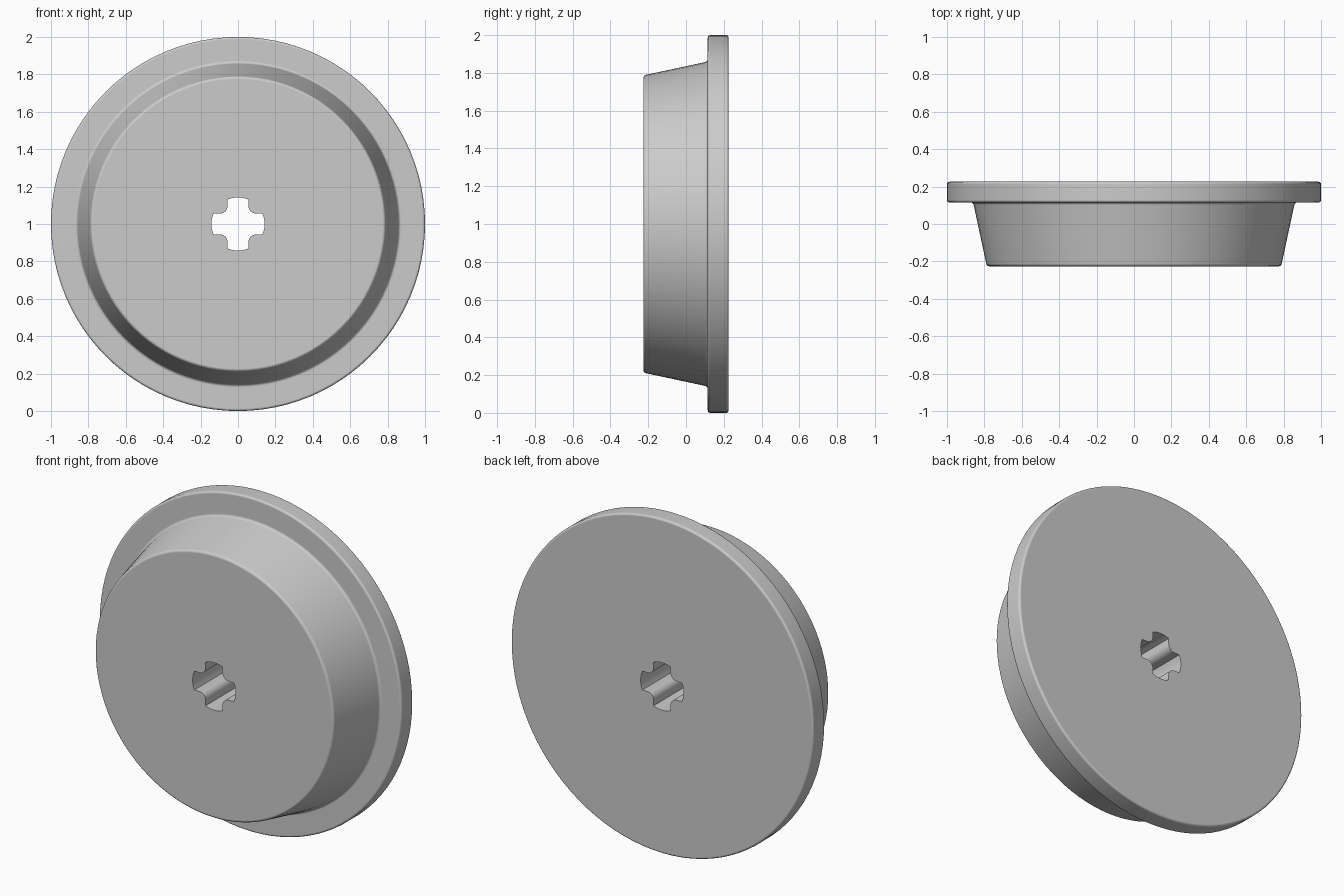
import bpy, bmesh
from math import sin, cos, pi, asin, radians
from mathutils import Matrix, Vector

cube = bpy.data.objects.get("Cube")
if cube:
    bpy.data.objects.remove(cube, do_unlink=True)

# Single grey material
grey = bpy.data.materials.new("plain grey")
grey.use_nodes = True
colour = (0.6, 0.6, 0.6, 1)
grey.diffuse_color = colour
grey.node_tree.nodes["Principled BSDF"].inputs["Base Color"].default_value = colour


def make_object(name, bm):
    bmesh.ops.recalc_face_normals(bm, faces=bm.faces)
    mesh = bpy.data.meshes.new(name)
    bm.to_mesh(mesh)
    bm.free()
    mesh.materials.append(grey)
    obj = bpy.data.objects.new(name, mesh)
    bpy.context.collection.objects.link(obj)
    return obj


# Flanged wheel: rings (radius, y) from front to back, capped at both ends
SEGMENTS = 96
rings = [(0.787, -0.226), (0.86, 0.115), (1.0, 0.115), (1.0, 0.226)]
bm = bmesh.new()
loops = []
for r, y in rings:
    angles = [2 * pi * i / SEGMENTS for i in range(SEGMENTS)]
    loops.append([bm.verts.new((r * cos(a), y, 1 + r * sin(a))) for a in angles])
for a, b in zip(loops, loops[1:]):
    for i in range(SEGMENTS):
        j = (i + 1) % SEGMENTS
        bm.faces.new((a[i], a[j], b[j], b[i]))
bm.faces.new(loops[0])
bm.faces.new(loops[-1])
bmesh.ops.recalc_face_normals(bm, faces=bm.faces)

# Small rounding along every rim
rims = [e for e in bm.edges if e.calc_face_angle(0) > radians(30)]
bmesh.ops.bevel(bm, geom=rims, offset=0.013, segments=4, profile=0.5, affect='EDGES')
wheel = make_object("flanged_wheel", bm)

# Cross-shaped axle hole: curved arm ends and rounded inner corners
ARM, REACH, CORNER = 0.056, 0.142, 0.04
half = asin(ARM / REACH)
quarter = [Vector((REACH * cos(t), REACH * sin(t), 0))
           for t in (half * (k / 3 - 1) for k in range(7))]
centre = ARM + CORNER
for k in range(9):
    t = -pi / 2 - k * pi / 16
    quarter.append(Vector((centre + CORNER * cos(t), centre + CORNER * sin(t), 0)))

bm = bmesh.new()
outline = []
for q in range(4):
    turn = Matrix.Rotation(q * pi / 2, 3, 'Z')
    for p in quarter:
        v = turn @ p
        outline.append(bm.verts.new((v.x, -0.5, 1 + v.y)))
face = bm.faces.new(outline)
ext = bmesh.ops.extrude_face_region(bm, geom=[face])
bmesh.ops.translate(bm, vec=(0, 1, 0),
                    verts=[g for g in ext["geom"] if isinstance(g, bmesh.types.BMVert)])
cutter = make_object("axle_hole_cutter", bm)
cutter.hide_render = True

# Cut the hole, then remove the cutter
bpy.ops.object.select_all(action='DESELECT')
wheel.select_set(True)
bpy.context.view_layer.objects.active = wheel
cut = wheel.modifiers.new("axle_hole", 'BOOLEAN')
cut.operation = 'DIFFERENCE'
cut.solver = 'EXACT'
cut.object = cutter
bpy.ops.object.modifier_apply(modifier=cut.name)
bpy.data.objects.remove(cutter, do_unlink=True)

# Smooth round surfaces, crisp hole edges, flat discs
bpy.ops.object.shade_smooth_by_angle(angle=radians(35))
weighted = wheel.modifiers.new("flat_disc_normals", 'WEIGHTED_NORMAL')
weighted.keep_sharp = True
